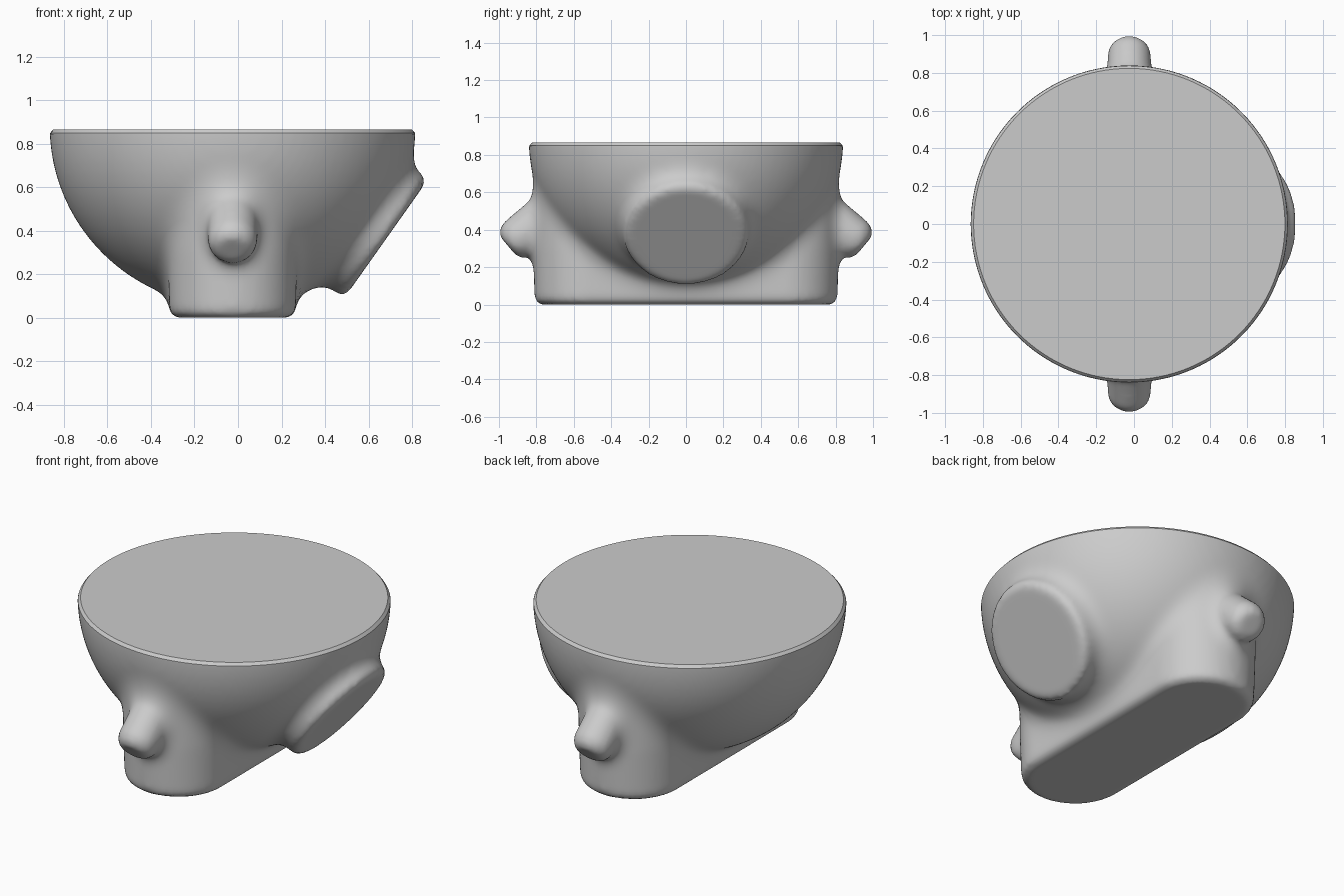
import bpy
import bmesh
from math import cos, sin, tau, sqrt
from mathutils import Matrix, Vector

cube = bpy.data.objects.get("Cube")
if cube:
    bpy.data.objects.remove(cube)

CENTRE_X = -0.025
RIM_Z = 0.845

grey = bpy.data.materials.new("light_grey")
grey.use_nodes = True
colour = (0.6, 0.6, 0.6, 1)
grey.diffuse_color = colour
grey.node_tree.nodes["Principled BSDF"].inputs["Base Color"].default_value = colour


def add_hull(bm, rings, places, sides=96):
    """Convex solid around (radius, height) rings set at each placement."""
    verts = []
    for place in places:
        for r, z in rings:
            for i in range(sides):
                a = tau * i / sides
                verts.append(bm.verts.new(place @ Vector((r * cos(a), r * sin(a), z))))
    out = bmesh.ops.convex_hull(bm, input=verts)
    spare = {v for v in out["geom_interior"] + out["geom_unused"]
             if isinstance(v, bmesh.types.BMVert)}
    bmesh.ops.delete(bm, geom=list(spare), context="VERTS")


def aimed(position, direction):
    turn = Vector(direction).to_track_quat("Z", "Y").to_matrix().to_4x4()
    return Matrix.Translation(position) @ turn


def make_object(name, bm):
    bmesh.ops.recalc_face_normals(bm, faces=bm.faces)
    mesh = bpy.data.meshes.new(name)
    bm.to_mesh(mesh)
    bm.free()
    mesh.materials.append(grey)
    obj = bpy.data.objects.new(name, mesh)
    bpy.context.collection.objects.link(obj)
    return obj


bm = bmesh.new()

# Half-ellipsoid bowl, run past the rim so it can be trimmed cleanly
bowl = []
for i in range(25):
    a = tau / 4 * i / 24
    bowl.append((0.84 * sin(a) + 0.001, 0.88 - 0.83 * cos(a)))
bowl.append((0.841, 1.0))
add_hull(bm, bowl, [Matrix.Translation((CENTRE_X, 0, 0))])

# Long foot with round ends and a softened lower edge
foot = [(0.255, 0), (0.28, 0.012), (0.29, 0.04), (0.298, 0.3), (0.298, 0.72)]
add_hull(bm, foot, [Matrix.Translation((CENTRE_X, s * 0.52, 0)) for s in (-1, 1)])

# Sloping pegs at front and back
peg = [(0.118, -0.35), (0.115, -0.06), (0.1, -0.02), (0.07, 0.002)]
for s in (-1, 1):
    add_hull(bm, peg, [aimed((CENTRE_X, s * 0.948, 0.312), (0, s * 0.77, -0.64))], 48)

# Round tilted pad on the side
pad = [(0.34, -0.14), (0.335, -0.03), (0.325, -0.01), (0.3, 0.002)]
add_hull(bm, pad, [aimed((0.68, 0, 0.365), (0.82, 0, -0.58))])

body = make_object("bowl_body", bm)

# Fuse the solids into one skin
remesh = body.modifiers.new("fuse", "REMESH")
remesh.mode = "VOXEL"
remesh.voxel_size = 0.018
fused = bpy.data.meshes.new_from_object(
    body.evaluated_get(bpy.context.evaluated_depsgraph_get()))
body.modifiers.clear()

# Fill only the inward corners to form fillets, then trim at the rim
bm = bmesh.new()
bm.from_mesh(fused)
near = [(v, [e.other_vert(v) for e in v.link_edges]) for v in bm.verts]
for step in range(36):
    bm.normal_update()
    moves = []
    for v, others in near:
        mean = Vector((0, 0, 0))
        for o in others:
            mean += o.co
        shift = mean / len(others) - v.co
        if shift.dot(v.normal) > 0:
            moves.append((v, shift * 0.6))
    for v, shift in moves:
        v.co += shift
for step in range(4):
    bmesh.ops.smooth_vert(bm, verts=bm.verts, factor=0.5,
                          use_axis_x=True, use_axis_y=True, use_axis_z=True)
low = min(v.co.z for v in bm.verts)
for v in bm.verts:
    v.co.z -= low * max(0, 1 - v.co.z / 0.2)
bmesh.ops.bisect_plane(bm, geom=bm.verts[:] + bm.edges[:] + bm.faces[:],
                       plane_co=(0, 0, RIM_Z), plane_no=(0, 0, 1), clear_outer=True)
bm.to_mesh(fused)
bm.free()
body.data = fused
if not fused.materials:
    fused.materials.append(grey)
for p in fused.polygons:
    p.material_index = 0
fused.shade_smooth()

# Flat lid with a chamfered edge
bm = bmesh.new()
add_hull(bm, [(0.838, RIM_Z - 0.005), (0.838, RIM_Z + 0.004), (0.824, 0.865)],
         [Matrix.Translation((CENTRE_X, 0, 0))], 128)
bmesh.ops.dissolve_limit(bm, angle_limit=0.01, verts=bm.verts, edges=bm.edges)
lid = make_object("flat_lid", bm)
bpy.ops.object.select_all(action="DESELECT")
lid.select_set(True)
bpy.context.view_layer.objects.active = lid
bpy.ops.object.shade_smooth_by_angle(angle=0.5)
